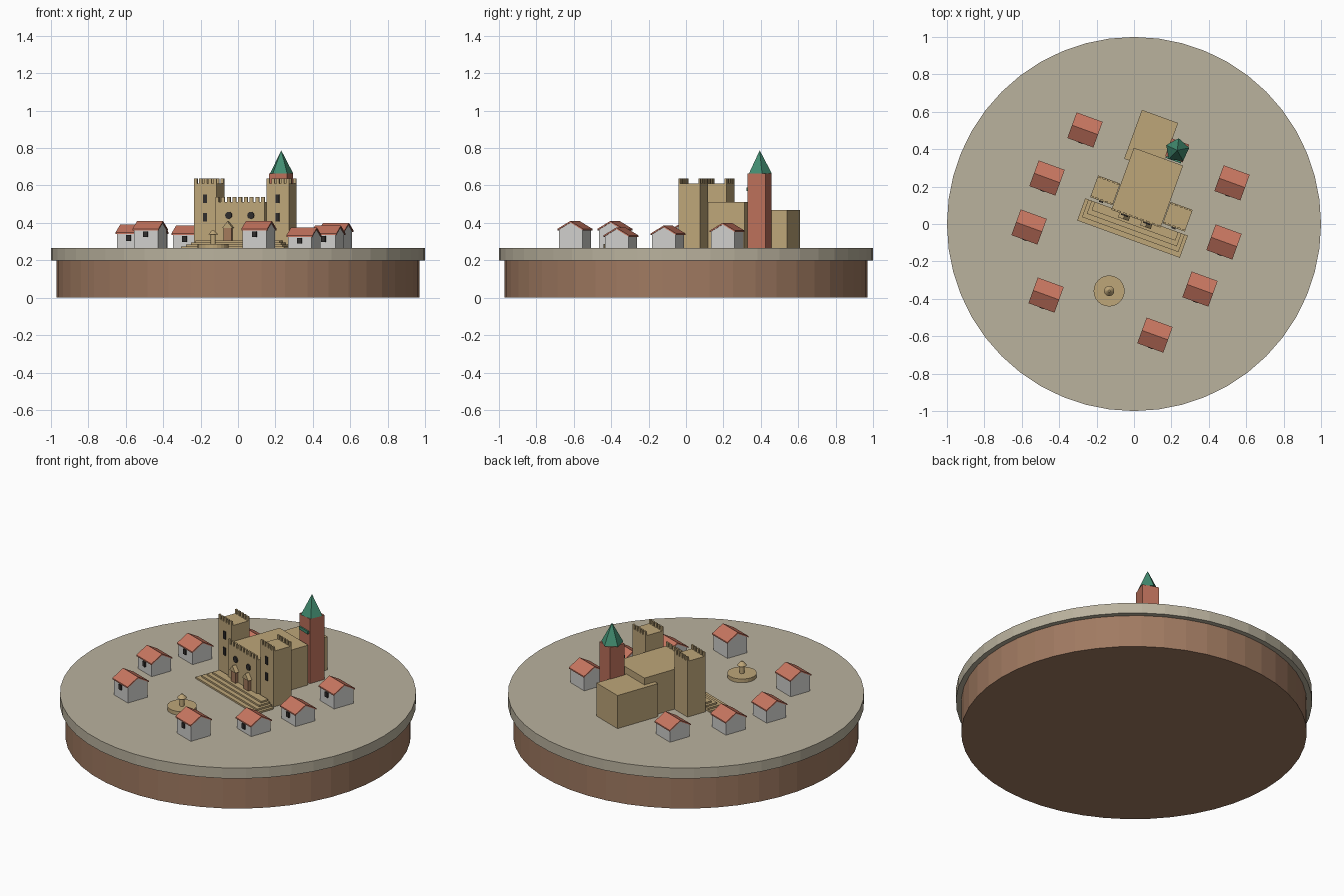
import bpy, bmesh, math
from mathutils import Matrix

cube = bpy.data.objects.get("Cube")
if cube:
    bpy.data.objects.remove(cube, do_unlink=True)

GROUND = 0.265
TURN = Matrix.Rotation(math.radians(-20), 4, 'Z')


def material(name, *rgb):
    lin = [((c / 255 + 0.055) / 1.055) ** 2.4 for c in rgb] + [1]
    m = bpy.data.materials.new(name)
    m.use_nodes = True
    m.diffuse_color = lin
    m.node_tree.nodes["Principled BSDF"].inputs["Base Color"].default_value = lin
    return m


paving = material("paving", 186, 178, 158)
earth = material("earth", 160, 122, 97)
stone = material("sandstone", 190, 166, 121)
plaster = material("plaster", 208, 207, 204)
tile = material("roof_tile", 200, 118, 96)
brick = material("brick", 188, 112, 91)
copper = material("copper_green", 66, 140, 112)
dark = material("window_dark", 48, 45, 44)
wood = material("door_wood", 164, 122, 92)


def finish(name, bm, mat, matrix):
    bmesh.ops.recalc_face_normals(bm, faces=bm.faces)
    mesh = bpy.data.meshes.new(name)
    bm.to_mesh(mesh)
    bm.free()
    mesh.materials.append(mat)
    ob = bpy.data.objects.new(name, mesh)
    ob.matrix_world = matrix
    bpy.context.collection.objects.link(ob)
    return ob


def add_box(bm, x0, x1, y0, y1, z0, z1):
    mat = Matrix.Translation(((x0 + x1) / 2, (y0 + y1) / 2, (z0 + z1) / 2))
    mat = mat @ Matrix.Diagonal((x1 - x0, y1 - y0, z1 - z0, 1))
    bmesh.ops.create_cube(bm, size=1, matrix=mat)


def box(name, mat, *bounds, matrix=TURN):
    bm = bmesh.new()
    add_box(bm, *bounds)
    return finish(name, bm, mat, matrix)


def cone(name, mat, sides, r0, r1, z0, z1, matrix=Matrix()):
    bm = bmesh.new()
    bmesh.ops.create_cone(bm, cap_ends=True, segments=sides, radius1=r0, radius2=r1,
                          depth=z1 - z0, matrix=Matrix.Translation((0, 0, (z0 + z1) / 2)))
    return finish(name, bm, mat, matrix)


def prism(name, mat, profile, length, matrix):
    """Extrude a (y, z) profile along x, centred."""
    bm = bmesh.new()
    face = bm.faces.new([bm.verts.new((-length / 2, y, z)) for y, z in profile])
    out = bmesh.ops.extrude_face_region(bm, geom=[face])
    for v in out["geom"]:
        if isinstance(v, bmesh.types.BMVert):
            v.co.x += length
    return finish(name, bm, mat, matrix)


def battlement(name, x0, x1, y, z, count):
    bm = bmesh.new()
    pitch = (x1 - x0) / (count - 0.4)
    for i in range(count):
        x = x0 + i * pitch
        add_box(bm, x, x + pitch * 0.6, y, y + 0.01, z, z + 0.026)
    finish(name, bm, stone, TURN)


# Round base
cone("base_drum", earth, 48, 0.97, 0.97, 0, 0.2)
cone("paved_slab", paving, 48, 1, 1, 0.2, GROUND)

# Church body
box("nave", stone, -0.14, 0.14, 0.03, 0.383, GROUND, 0.512)
box("rear_hall", stone, -0.169, 0.037, 0.31, 0.588, GROUND, 0.47)
battlement("nave_battlement", -0.14, 0.14, 0.03, 0.512, 9)

# Front towers, portals and round windows
for side, s in (("right", -1), ("left", 1)):
    x0, x1 = sorted((0.143 * s, 0.269 * s))
    mid = (x0 + x1) / 2
    box(f"{side}_tower", stone, x0, x1, 0.055, 0.178, GROUND, 0.61)
    for row, y in (("front", 0.055), ("back", 0.168)):
        battlement(f"{side}_tower_{row}_battlement", x0, x1, y, 0.61, 5)
    for level, z in (("lower", 0.43), ("upper", 0.53)):
        box(f"{side}_tower_{level}_window", dark, mid - 0.011, mid + 0.011,
            0.048, 0.056, z - 0.023, z + 0.023)
    x = 0.063 * s
    box(f"{side}_portal", wood, x - 0.022, x + 0.022, 0.01, 0.032, GROUND, 0.375)
    prism(f"{side}_portal_gable", stone, [(-0.03, 0.372), (0.03, 0.372), (0, 0.408)], 0.028,
          TURN @ Matrix.Translation((x, 0.019, 0)) @ Matrix.Rotation(math.pi / 2, 4, 'Z'))
    cone(f"{side}_round_window", dark, 12, 0.019, 0.019, 0, 0.008,
         TURN @ Matrix.Translation((x, 0.031, 0.44)) @ Matrix.Rotation(math.pi / 2, 4, 'X'))

# Entrance steps
for i in range(4):
    w = 0.292 - 0.018 * i
    box(f"step_{i + 1}", stone, -w, w, -0.086 + 0.026 * i, 0.04,
        GROUND, GROUND + 0.01 * (i + 1))

# Bell tower
bell = Matrix.Translation((0.231, 0.394, 0))
box("bell_tower", brick, -0.05, 0.05, -0.05, 0.05, GROUND, 0.665, matrix=bell @ TURN)
box("bell_tower_ledge", copper, -0.042, 0.042, -0.059, -0.049, 0.57, 0.588,
    matrix=bell @ TURN)
cone("spire", copper, 5, 0.065, 0, 0.665, 0.788,
     bell @ Matrix.Rotation(math.radians(-7), 4, 'Z'))

# Fountain
fountain = Matrix.Translation((-0.133, -0.358, 0))
for part, r0, r1, z0, z1 in (("basin", 0.083, 0.083, GROUND, 0.288),
                             ("pillar", 0.013, 0.013, 0.288, 0.34),
                             ("cap", 0.027, 0.006, 0.337, 0.36)):
    cone(f"fountain_{part}", stone, 24, r0, r1, z0, z1, fountain)

# Houses: position and ridge height
houses = [(-0.262, 0.503, 0.385), (-0.465, 0.246, 0.39), (-0.561, -0.016, 0.39),
          (-0.47, -0.38, 0.41), (0.524, 0.22, 0.40), (0.481, -0.096, 0.385),
          (0.353, -0.348, 0.375), (0.112, -0.594, 0.41)]
for n, (x, y, ridge) in enumerate(houses, 1):
    place = Matrix.Translation((x, y, 0)) @ TURN
    eave = ridge - 0.046
    prism(f"house_{n}_walls", plaster, [(-0.067, GROUND), (0.067, GROUND), (0.067, eave),
          (0, ridge - 0.008), (-0.067, eave)], 0.136, place)
    prism(f"house_{n}_roof", tile, [(-0.073, eave - 0.004), (0, ridge - 0.008),
          (0.073, eave - 0.004), (0.073, eave + 0.004), (0, ridge), (-0.073, eave + 0.004)],
          0.148, place)
    box(f"house_{n}_window", dark, -0.012, 0.012, -0.0755, -0.066,
        eave - 0.04, eave - 0.01, matrix=place)
